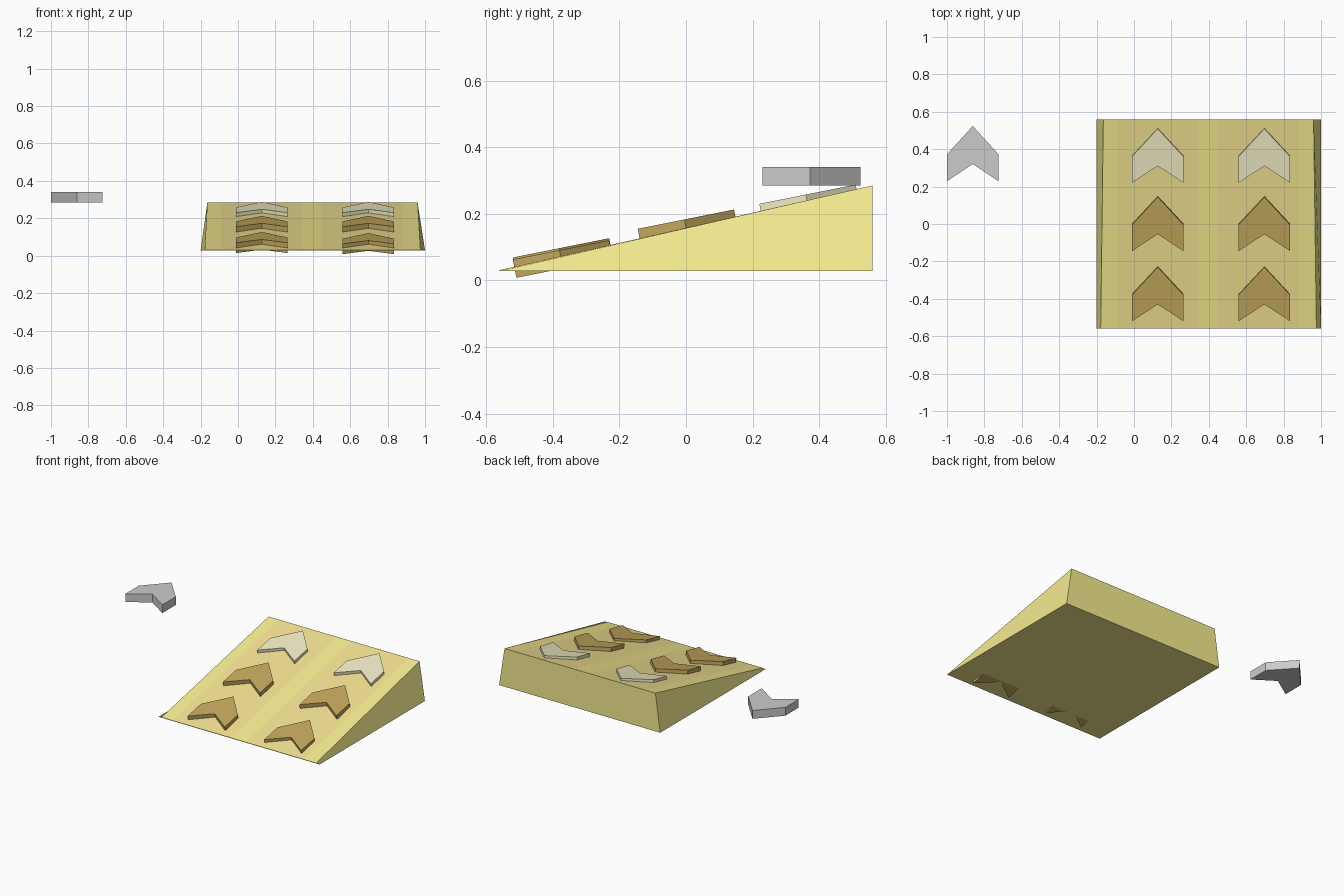
import bpy, bmesh
from math import radians
from mathutils import Matrix, Vector

if "Cube" in bpy.data.objects:
    bpy.data.objects.remove(bpy.data.objects["Cube"])


def material(name, rgb):
    m = bpy.data.materials.new(name)
    m.diffuse_color = (*rgb, 1)
    m.use_nodes = True
    m.node_tree.nodes["Principled BSDF"].inputs["Base Color"].default_value = m.diffuse_color
    return m


def finish(name, bm, mats):
    bmesh.ops.recalc_face_normals(bm, faces=bm.faces)
    me = bpy.data.meshes.new(name)
    bm.to_mesh(me)
    bm.free()
    for m in mats:
        me.materials.append(m)
    ob = bpy.data.objects.new(name, me)
    bpy.context.collection.objects.link(ob)
    return ob


yellow = material("yellow", (0.92, 0.84, 0.28))
orange = material("orange", (0.90, 0.76, 0.29))
brown = material("brown", (0.55, 0.39, 0.11))
pale = material("pale", (0.88, 0.84, 0.56))

# Ramp: tapered wedge with a thin front lip
F, B = -0.56, 0.56
bm = bmesh.new()
corners = [(-0.2, F, 0.028), (1.0, F, 0.028), (1.0, B, 0.028), (-0.2, B, 0.028),
           (-0.178, F, 0.031), (0.975, F, 0.031), (0.96, B, 0.285), (-0.164, B, 0.285)]
v = [bm.verts.new(c) for c in corners]
for f in [(3, 2, 1, 0), (0, 1, 5, 4), (1, 2, 6, 5), (2, 3, 7, 6), (3, 0, 4, 7), (4, 5, 6, 7)]:
    bm.faces.new([v[i] for i in f])
bm.normal_update()

# Lengthwise stripes cut into the driving surface
for x in (-0.09, 0.34, 0.45, 0.88):
    top = [f for f in bm.faces if f.normal.z > 0.9]
    geom = set(top) | {e for f in top for e in f.edges} | {w for f in top for w in f.verts}
    bmesh.ops.bisect_plane(bm, geom=list(geom), plane_co=(x, 0, 0), plane_no=(1, 0, 0))
    bm.normal_update()
for f in bm.faces:
    x = f.calc_center_median().x
    if f.normal.z > 0.9 and (-0.09 < x < 0.34 or 0.45 < x < 0.88):
        f.material_index = 1
finish("ramp", bm, [yellow, orange])


# Chevron plate: origin at rear of its top face, extruded downwards
def chevron(name, pos, tilt=0.0, mat=None, half=0.138, thick=0.056):
    bm = bmesh.new()
    outline = [(-half, 0), (0, 0.092), (half, 0), (half, 0.143), (0, 0.295), (-half, 0.143)]
    face = bm.faces.new([bm.verts.new((x, y, 0)) for x, y in outline])
    ext = bmesh.ops.extrude_face_region(bm, geom=[face])
    moved = [g for g in ext["geom"] if isinstance(g, bmesh.types.BMVert)]
    bmesh.ops.translate(bm, verts=moved, vec=(0, 0, -thick))
    if not any(len(f.verts) == 6 and all(w.co.z == 0 for w in f.verts) for f in bm.faces):
        bm.faces.new([w for w in bm.verts if w.co.z == 0])
    bm.transform(Matrix.Translation(Vector(pos)) @ Matrix.Rotation(tilt, 4, 'X'))
    return finish(name, bm, [mat] if mat else [])


# Two columns of three chevrons lying on the slope
for side, x, dz in (("left", 0.127, 0.006), ("right", 0.697, 0.0)):
    for row, y, z, mat in (("front", -0.52, 0.063, brown),
                           ("middle", -0.145, 0.155, brown),
                           ("back", 0.22, 0.23, pale)):
        lift = dz if row == "front" else 0
        chevron(f"{row}_{side}_chevron", (x, y, z + lift), radians(11.3), mat)

# Loose floating chevron beside the ramp
chevron("loose_chevron", (-0.862, 0.229, 0.341))
